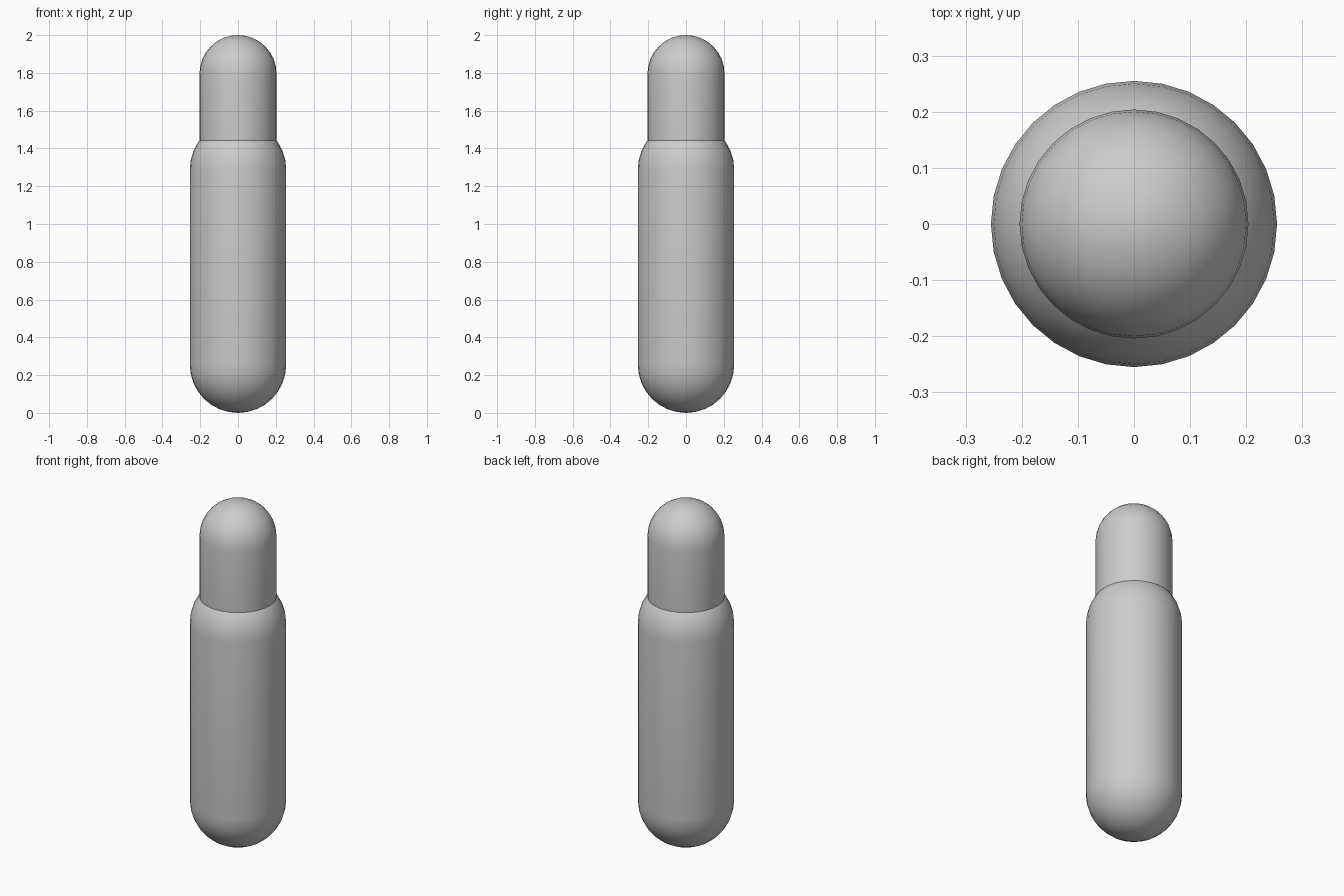
import bpy, bmesh
from math import sin, cos, pi

if "Cube" in bpy.data.objects:
    bpy.data.objects.remove(bpy.data.objects["Cube"])

SIDES = 32
RINGS = 8


def capsule(name, radius, z_low, z_high):
    """Round-ended cylinder spun around the z axis."""
    prof = []
    for i in range(RINGS + 1):
        a = -pi / 2 + pi / 2 * i / RINGS
        prof.append((radius * cos(a), z_low + radius + radius * sin(a)))
    for i in range(RINGS + 1):
        a = pi / 2 * i / RINGS
        prof.append((radius * cos(a), z_high - radius + radius * sin(a)))

    bm = bmesh.new()
    bottom = bm.verts.new((0, 0, z_low))
    top = bm.verts.new((0, 0, z_high))
    loops = [[bm.verts.new((r * cos(2 * pi * k / SIDES), r * sin(2 * pi * k / SIDES), z))
              for k in range(SIDES)] for r, z in prof[1:-1]]
    for k in range(SIDES):
        n = (k + 1) % SIDES
        bm.faces.new((bottom, loops[0][n], loops[0][k]))
        bm.faces.new((top, loops[-1][k], loops[-1][n]))
        for a, b in zip(loops, loops[1:]):
            bm.faces.new((a[k], a[n], b[n], b[k]))
    for f in bm.faces:
        f.smooth = True
    mesh = bpy.data.meshes.new(name)
    bm.to_mesh(mesh)
    bm.free()
    obj = bpy.data.objects.new(name, mesh)
    bpy.context.collection.objects.link(obj)
    return obj


# Wide lower body
capsule("lower_capsule", 0.255, 0.0, 1.545)
# Narrower upper body, its lower end sunk into the first
capsule("upper_capsule", 0.204, 1.15, 2.0)
